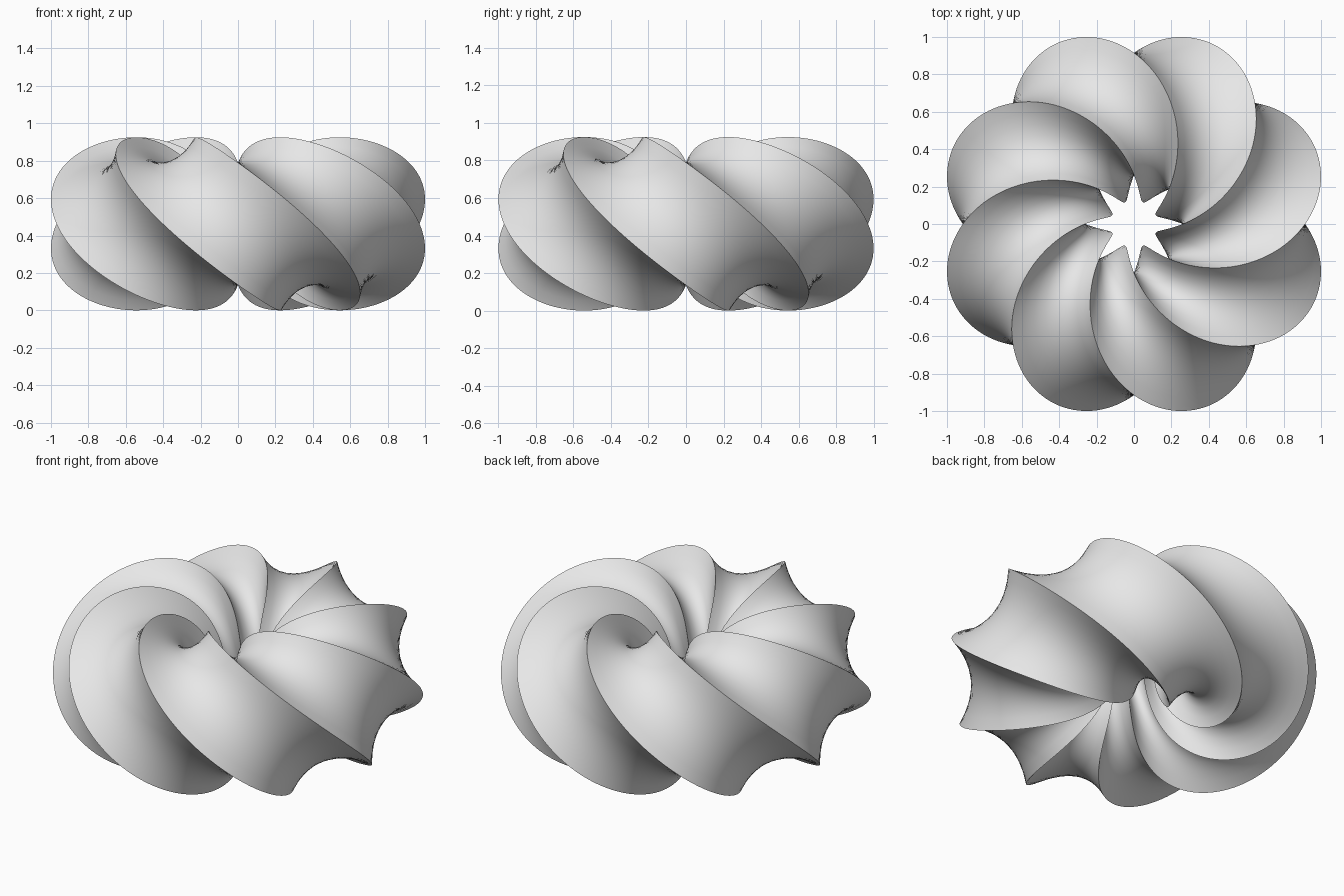
import bpy, bmesh
from math import pi, cos, sin
from mathutils import Vector

cube = bpy.data.objects.get("Cube")
if cube:
    bpy.data.objects.remove(cube, do_unlink=True)

RING_RADIUS = 0.588     # centre line of the ring
CORNER_RADIUS = 0.4625  # centre of the square section to its corners
STEPS = 256             # sections around the ring
SIDES = 4               # square section
CUTS = 8                # subdivisions of each side
TURNS = 2               # full twists around the ring

# Plain grey material
grey = bpy.data.materials.new("plain_grey")
grey.use_nodes = True
grey.diffuse_color = (0.8, 0.8, 0.8, 1)
grey.node_tree.nodes["Principled BSDF"].inputs["Base Color"].default_value = (0.8, 0.8, 0.8, 1)


def section(twist):
    """Square outline, turned by twist, as (radial, height) points."""
    corners = [Vector((cos(twist + i * 2 * pi / SIDES), sin(twist + i * 2 * pi / SIDES))) * CORNER_RADIUS
               for i in range(SIDES)]
    return [corners[i].lerp(corners[(i + 1) % SIDES], j / CUTS)
            for i in range(SIDES) for j in range(CUTS)]


# Square section swept around the ring while it twists
bm = bmesh.new()
rings = []
for s in range(STEPS):
    angle = 2 * pi * s / STEPS
    ring = []
    for radial, height in section(pi / 4 - TURNS * angle):
        reach = RING_RADIUS + radial
        ring.append(bm.verts.new((reach * cos(angle), reach * sin(angle), CORNER_RADIUS + height)))
    rings.append(ring)

count = SIDES * CUTS
for s in range(STEPS):
    here, ahead = rings[s], rings[(s + 1) % STEPS]
    for k in range(count):
        n = (k + 1) % count
        face = bm.faces.new((here[k], ahead[k], ahead[n], here[n]))
        face.smooth = True
bmesh.ops.recalc_face_normals(bm, faces=bm.faces)

# Crisp spiral ridges along the section corners
for s in range(STEPS):
    for k in range(0, count, CUTS):
        bm.edges.get((rings[s][k], rings[(s + 1) % STEPS][k])).smooth = False

mesh = bpy.data.meshes.new("twisted_ring")
bm.to_mesh(mesh)
bm.free()
mesh.materials.append(grey)
ring_object = bpy.data.objects.new("twisted_ring", mesh)
bpy.context.collection.objects.link(ring_object)
